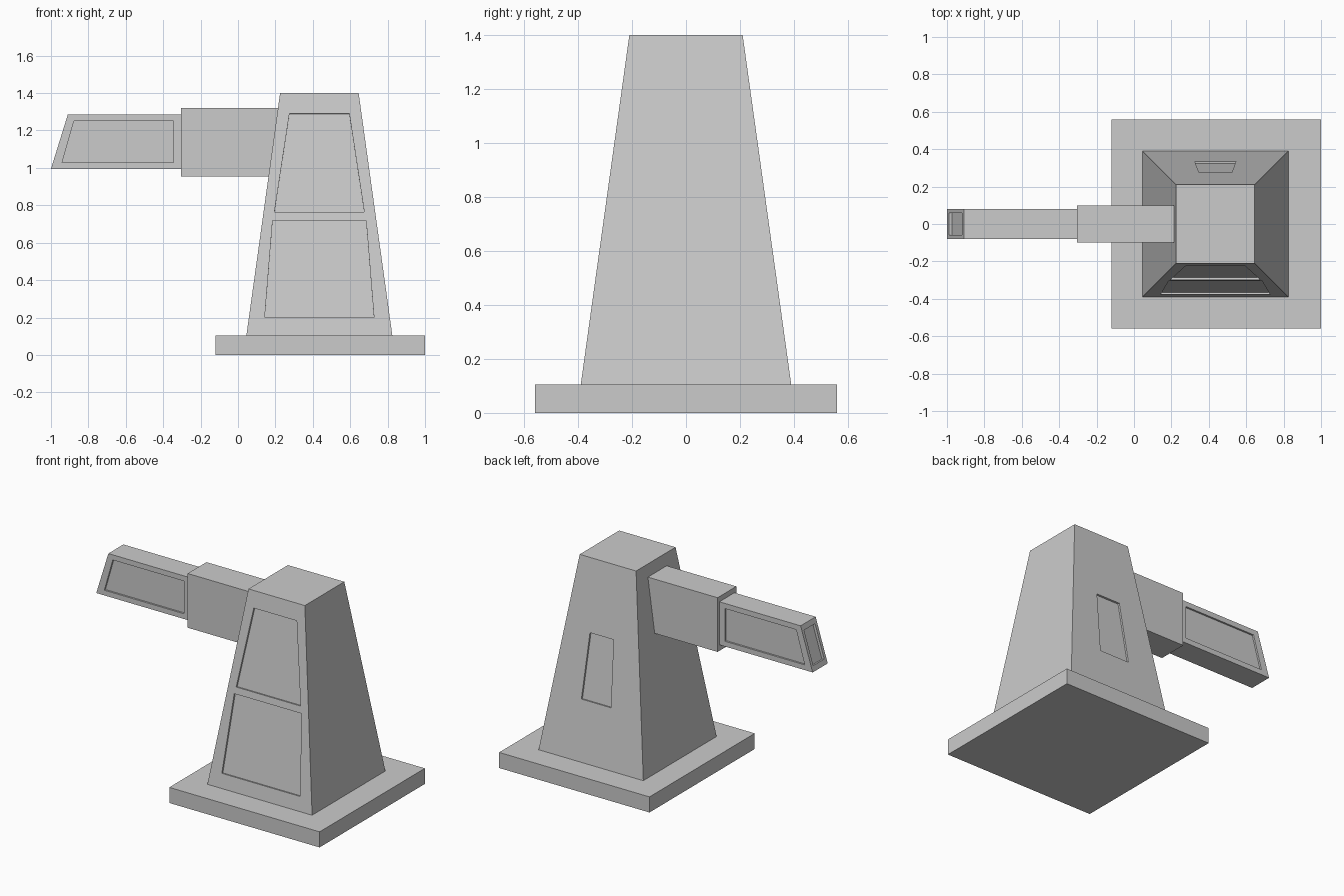
import bpy, bmesh, math
from mathutils import Vector

if "Cube" in bpy.data.objects:
    bpy.data.objects.remove(bpy.data.objects["Cube"])


def solid(name, pts):
    """Convex flat-faced solid around the given corner points."""
    bm = bmesh.new()
    for p in pts:
        bm.verts.new(p)
    bmesh.ops.convex_hull(bm, input=bm.verts[:])
    bmesh.ops.dissolve_limit(bm, angle_limit=math.radians(0.5),
                             verts=bm.verts[:], edges=bm.edges[:])
    bmesh.ops.recalc_face_normals(bm, faces=bm.faces[:])
    me = bpy.data.meshes.new(name)
    bm.to_mesh(me)
    bm.free()
    ob = bpy.data.objects.new(name, me)
    bpy.context.collection.objects.link(ob)
    return ob


def rect(x0, x1, half_y, z):
    return [(x, y, z) for x in (x0, x1) for y in (-half_y, half_y)]


def side_profile(pts, half_y):
    return [(x, y, z) for x, z in pts for y in (-half_y, half_y)]


def recess(target, name, pts, normal, depth):
    """Sink a flat panel, outlined on the target's face, along its normal."""
    n = Vector(normal).normalized() * depth
    cutter = solid(name, [Vector(p) + s * n for p in pts for s in (-1, 1)])
    cutter.hide_render = True
    cutter.display_type = 'WIRE'
    cutter.hide_set(True)
    mod = target.modifiers.new(name, 'BOOLEAN')
    mod.operation = 'DIFFERENCE'
    mod.solver = 'EXACT'
    mod.object = cutter


Z0, Z1 = 0.105, 1.40
SLOPE = 0.18 / (Z1 - Z0)

# Base plate
solid("base_plate", rect(-0.12, 1.0, 0.56, 0) + rect(-0.12, 1.0, 0.56, Z0))

# Tapered tower
tower = solid("tower", rect(0.045, 0.825, 0.39, Z0) + rect(0.225, 0.645, 0.21, Z1))


# Tower panels: side, half width and height at bottom, then at top
def tower_panel(name, side, w0, z0, w1, z1):
    pts = [(0.435 + s * w, side * (0.39 - SLOPE * (z - Z0)), z)
           for w, z in ((w0, z0), (w1, z1)) for s in (-1, 1)]
    recess(tower, name, pts, (0, side, SLOPE), 0.012)


tower_panel("front_lower_panel", -1, 0.292, 0.20, 0.25, 0.72)
tower_panel("front_upper_panel", -1, 0.24, 0.765, 0.16, 1.29)
tower_panel("back_panel", 1, 0.11, 0.50, 0.088, 0.93)

# Thick inner arm, its end following the tower slope
solid("inner_arm", side_profile(
    [(-0.305, 0.955), (-0.305, 1.32), (0.218, 1.32), (0.168, 0.955)], 0.10))

# Outer arm with slanted tip
arm = solid("outer_arm", side_profile(
    [(-1.0, 0.995), (-0.91, 1.285), (-0.305, 1.285), (-0.305, 0.995)], 0.08))

# Outer arm side panels
for side, name in ((-1, "arm_front_panel"), (1, "arm_back_panel")):
    outline = [(-0.94, 1.03), (-0.877, 1.25), (-0.345, 1.25), (-0.345, 1.03)]
    recess(arm, name, [(x, side * 0.08, z) for x, z in outline], (0, side, 0), 0.012)

# Outer arm tip panel
tip = side_profile([(-1.0 + (z - 0.995) * 0.09 / 0.29, z) for z in (1.03, 1.25)], 0.058)
recess(arm, "arm_tip_panel", tip, (-0.29, 0, 0.09), 0.018)
